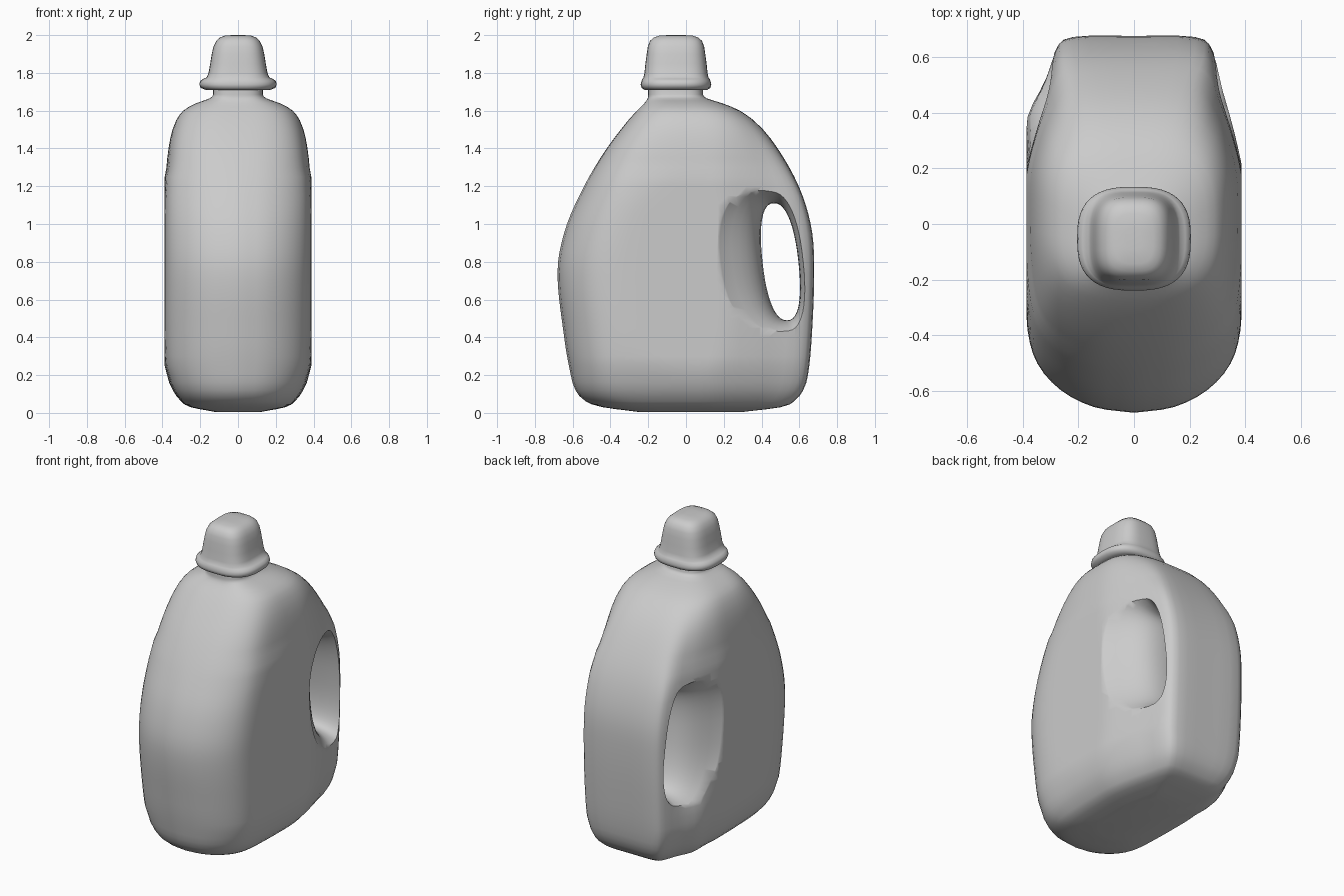
import bpy, bmesh, math

if "Cube" in bpy.data.objects:
    bpy.data.objects.remove(bpy.data.objects["Cube"])


def spline(keys, u):
    """Smooth interpolation; each key is (u, value, value, ...)."""
    i = max(0, min(len(keys) - 2, sum(k[0] <= u for k in keys) - 1))
    a, b = keys[i], keys[i + 1]
    p, q = keys[max(i - 1, 0)], keys[min(i + 2, len(keys) - 1)]
    h = b[0] - a[0]
    s = (u - a[0]) / h
    out = []
    for c in range(1, len(a)):
        m0 = (b[c] - p[c]) / (b[0] - p[0]) * h
        m1 = (q[c] - a[c]) / (q[0] - a[0]) * h
        out.append((2*s**3 - 3*s*s + 1)*a[c] + (s**3 - 2*s*s + s)*m0
                   + (3*s*s - 2*s**3)*b[c] + (s**3 - s*s)*m1)
    return out


def spow(v, e):
    return math.copysign(abs(v) ** e, v)


def loft(name, rings):
    """Skin a list of equal-length rings and close both ends."""
    bm = bmesh.new()
    vs = [[bm.verts.new(p) for p in r] for r in rings]
    n = len(rings[0])
    for a, b in zip(vs, vs[1:]):
        for i in range(n):
            j = (i + 1) % n
            bm.faces.new((a[i], a[j], b[j], b[i]))
    bm.faces.new(vs[0][::-1])
    bm.faces.new(vs[-1])
    bmesh.ops.recalc_face_normals(bm, faces=bm.faces)
    me = bpy.data.meshes.new(name)
    bm.to_mesh(me)
    bm.free()
    ob = bpy.data.objects.new(name, me)
    bpy.context.collection.objects.link(ob)
    return ob


def activate(ob):
    bpy.ops.object.select_all(action='DESELECT')
    ob.select_set(True)
    bpy.context.view_layer.objects.active = ob


# Body profile: height, front y, back y, half width
body_keys = [
    (0.005, -0.25, 0.30, 0.12), (0.03, -0.44, 0.50, 0.25), (0.06, -0.53, 0.57, 0.30),
    (0.12, -0.585, 0.62, 0.345), (0.20, -0.61, 0.645, 0.375), (0.40, -0.645, 0.665, 0.388),
    (0.75, -0.68, 0.678, 0.39), (0.97, -0.64, 0.665, 0.39), (1.18, -0.55, 0.605, 0.385),
    (1.37, -0.44, 0.505, 0.372), (1.52, -0.33, 0.39, 0.34), (1.60, -0.26, 0.285, 0.29),
    (1.64, -0.22, 0.19, 0.22), (1.665, -0.203, 0.11, 0.15), (1.685, -0.20, 0.09, 0.132),
    (1.73, -0.20, 0.09, 0.132)]

# Half plan outline from front to back: share of depth, share of width
plan = [(0, 0), (.015, .36), (.06, .66), (.13, .87), (.22, .96), (.36, .99), (.5, 1),
        (.62, .99), (.75, .9), (.86, .8), (.96, .71), (.997, .55), (1, 0)]
plan_keys = [(i, t, w) for i, (t, w) in enumerate(plan)]
HALF = 36


def body_ring(z):
    yf, yb, hw = spline(body_keys, z)
    blend = max(0, min(1, (z - 1.15) / 0.45))
    low = max(0, min(1, (0.52 - z) / 0.15))
    pts = []
    for side in (1, -1):
        for k in range(HALF):
            i = k if side == 1 else HALF - k
            t, w = spline(plan_keys, i * 12 / HALF)
            a = math.pi * i / HALF
            ts = 0.5 - 0.5 * spow(math.cos(a), 2 / 3)
            ws = abs(math.sin(a)) ** (2 / 3)
            if side == -1:      # fuller lower back corner on the left
                w += low * 0.10 * math.exp(-((t - 0.79) / 0.09) ** 2)
            t += (ts - t) * blend
            w += (ws - w) * blend
            # flat side panels
            x = min(hw * w * (1.025 if 0.2 < z < 1.3 else 1), 0.388)
            pts.append((side * x, yf + (yb - yf) * t, z))
    return pts


levels = [0.005, 0.012, 0.02, 0.03, 0.045, 0.06, 0.09, 0.12, 0.16, 0.20]
levels += [0.20 + 0.05 * i for i in range(1, 28)]
levels += [1.58, 1.60, 1.62, 1.64, 1.653, 1.665, 1.675, 1.685, 1.73]
body = loft("bottle_body", [body_ring(z) for z in levels])

# Handle opening: slanted oval, flaring outwards on both sides
flare = [(0, 0), (0.10, 0.0), (0.15, 0.006), (0.19, 0.018), (0.22, 0.033), (0.25, 0.054),
         (0.28, 0.082), (0.31, 0.118), (0.34, 0.16), (0.38, 0.22), (0.45, 0.30)]


def hole_ring(x, g):
    pts = []
    for i in range(48):
        a = math.tau * i / 48
        c, s = spow(math.cos(a), 0.85), spow(math.sin(a), 0.85)
        dz = s * (0.31 + 0.5 * g)
        dy = c * (0.095 + (0.3 * min(g, 0.1) if c > 0 else g))
        pts.append((x, 0.5 + dy - 0.11 * dz, 0.80 + dz))
    return pts


cutter = loft("handle_cutter", [hole_ring(-x, g) for x, g in flare[:0:-1]]
              + [hole_ring(x, g) for x, g in flare])
cutter.hide_render = True
mod = body.modifiers.new("handle_hole", 'BOOLEAN')
mod.operation = 'DIFFERENCE'
mod.solver = 'EXACT'
mod.object = cutter
activate(body)
bpy.ops.object.modifier_apply(modifier=mod.name)
bpy.data.objects.remove(cutter)
bpy.ops.object.shade_smooth_by_angle(angle=math.radians(50))

# Cap: rounded-square rings with a rolled rim; height, half width, half depth
cap_keys = [(1.708, .13, .14), (1.71, .17, .165), (1.72, .197, .182), (1.738, .205, .187),
            (1.757, .201, .183), (1.768, .185, .178), (1.776, .166, .172), (1.80, .156, .167),
            (1.85, .147, .162), (1.90, .139, .155), (1.94, .130, .149), (1.97, .115, .137),
            (1.988, .095, .117), (1.997, .07, .09), (2.0, .03, .04)]


def cap_ring(z, rx, ry):
    e = 2 / (2.7 if z < 1.77 else 3.2)
    angles = [math.tau * i / 48 for i in range(48)]
    return [(rx * spow(math.cos(a), e), -0.053 + ry * spow(math.sin(a), e), z) for a in angles]


cap = loft("bottle_cap", [cap_ring(*k) for k in cap_keys])
activate(cap)
bpy.ops.object.shade_smooth_by_angle(angle=math.radians(50))
